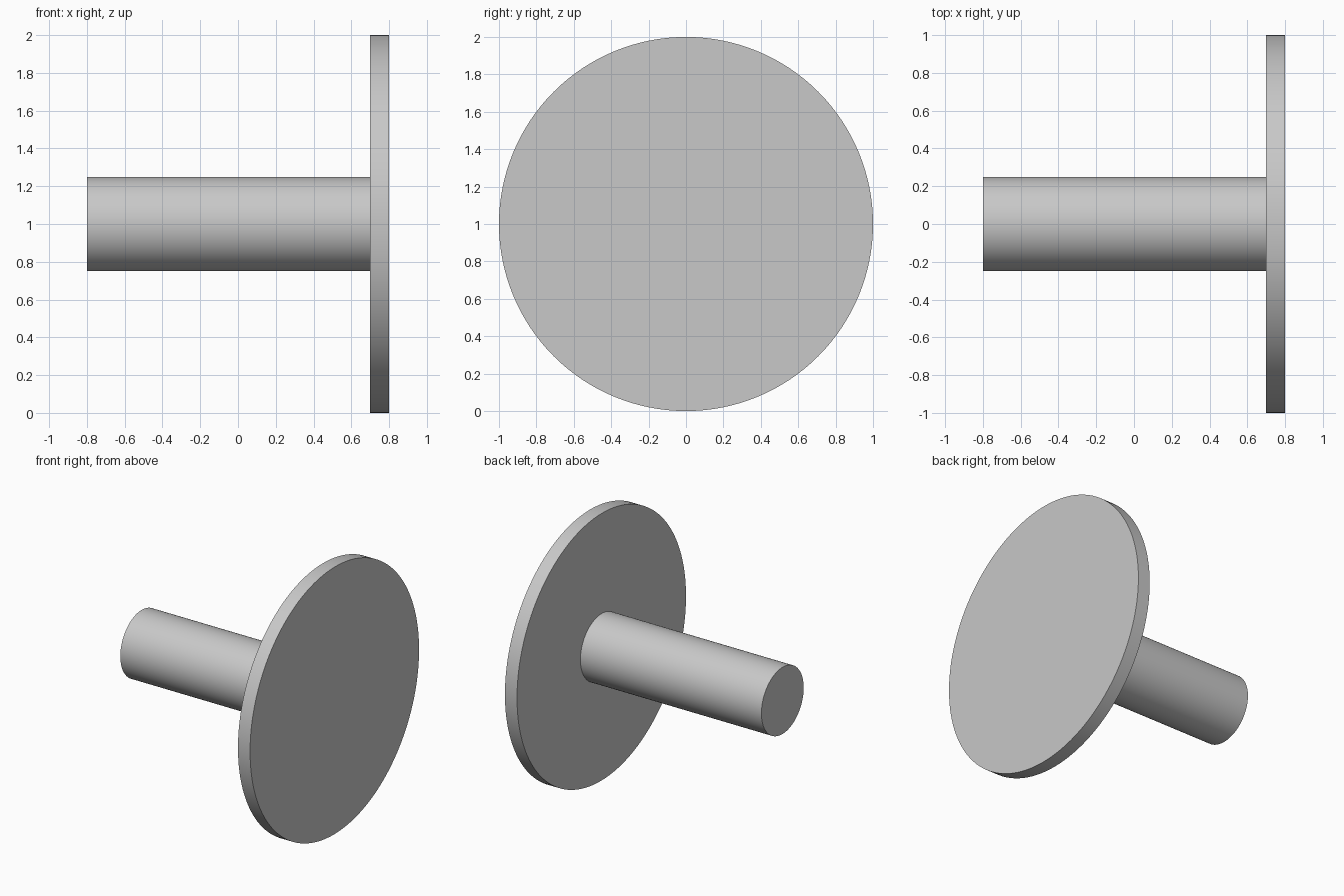
import bpy
import math

if "Cube" in bpy.data.objects:
    bpy.data.objects.remove(bpy.data.objects["Cube"], do_unlink=True)

# Single plain grey material
grey = bpy.data.materials.new("light_grey")
grey.use_nodes = True
colour = (0.58, 0.58, 0.58, 1)
grey.diffuse_color = colour
grey.node_tree.nodes["Principled BSDF"].inputs["Base Color"].default_value = colour


def x_cylinder(name, radius, x_start, x_end):
    """Smooth capped cylinder lying along the x axis, one unit above the ground."""
    bpy.ops.mesh.primitive_cylinder_add(
        vertices=128, radius=radius, depth=x_end - x_start,
        location=((x_start + x_end) / 2, 0, 1),
        rotation=(0, math.pi / 2, 0))
    part = bpy.context.object
    part.name = name
    part.data.materials.append(grey)
    bpy.ops.object.shade_smooth_by_angle(angle=math.radians(30))
    return part


# Thin round flange and the shaft that meets its inner face
x_cylinder("flange_disc", 1.0, 0.7, 0.8)
x_cylinder("shaft", 0.25, -0.8, 0.7)
